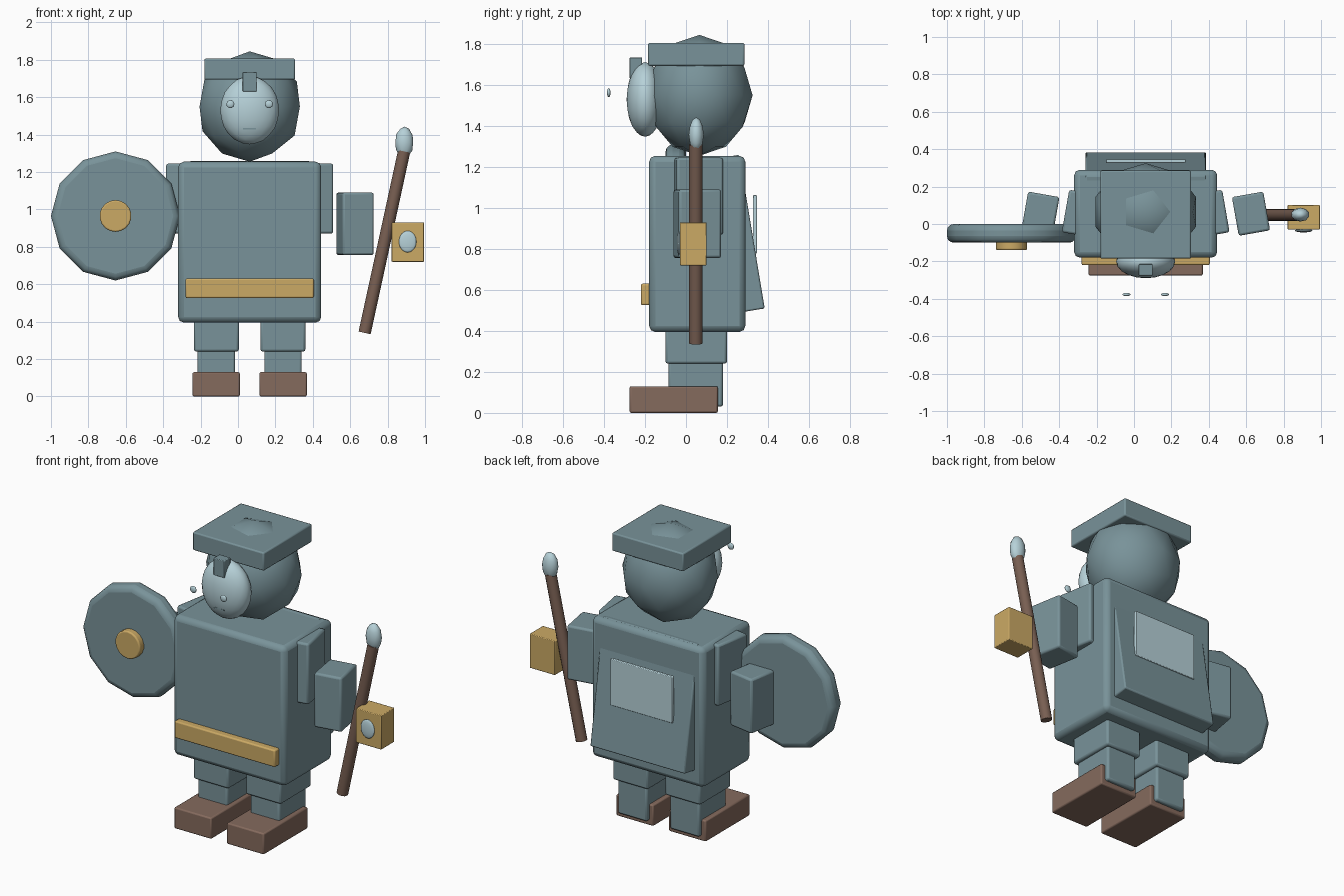
import bpy, math
from mathutils import Vector

if "Cube" in bpy.data.objects:
    bpy.data.objects.remove(bpy.data.objects["Cube"])

CX = 0.0625  # body centre line


def material(name, rgb):
    m = bpy.data.materials.new(name)
    m.diffuse_color = (*rgb, 1)
    m.use_nodes = True
    m.node_tree.nodes["Principled BSDF"].inputs["Base Color"].default_value = m.diffuse_color
    return m


TEAL = material("slate teal", (0.19, 0.29, 0.32))
PALE = material("pale blue", (0.47, 0.64, 0.69))
GOLD = material("gold", (0.60, 0.40, 0.13))
BROWN = material("boot brown", (0.235, 0.145, 0.11))
WOOD = material("wood brown", (0.19, 0.115, 0.085))


def finish(name, mat, bevel=0.0, segments=2, angle=35):
    ob = bpy.context.object
    ob.name = name
    ob.data.materials.append(mat)
    bpy.ops.object.transform_apply(location=False, rotation=False, scale=True)
    bpy.ops.object.shade_smooth_by_angle(angle=math.radians(angle))
    if bevel:
        b = ob.modifiers.new("soft edges", 'BEVEL')
        b.width = bevel
        b.segments = segments
    return ob


def box(name, mat, centre, size, rot=(0, 0, 0), bevel=0.008):
    bpy.ops.mesh.primitive_cube_add(size=1, location=centre,
                                    rotation=[math.radians(a) for a in rot])
    bpy.context.object.scale = size
    return finish(name, mat, bevel)


def ball(name, mat, centre, radii, detail=3):
    bpy.ops.mesh.primitive_ico_sphere_add(subdivisions=detail, radius=1, location=centre)
    bpy.context.object.scale = radii
    return finish(name, mat, angle=60)


def rod(name, mat, a, b, radius, sides, bevel=0.0):
    a, b = Vector(a), Vector(b)
    bpy.ops.mesh.primitive_cylinder_add(vertices=sides, radius=radius, depth=(b - a).length,
                                        location=(a + b) / 2)
    bpy.context.object.rotation_euler = (b - a).to_track_quat('Z', 'Y').to_euler()
    return finish(name, mat, bevel, 3)


# Body and belt
box("torso", TEAL, (CX, 0.055, 0.825), (0.765, 0.47, 0.86), bevel=0.03)
box("belt", GOLD, (CX, -0.185, 0.578), (0.685, 0.07, 0.105))

# Legs, boots and arms on both sides
for side, s in (("left", -1), ("right", 1)):
    box(side + "_upper_leg", TEAL, (CX + s * 0.178, 0.05, 0.335), (0.24, 0.30, 0.19), bevel=0.012)
    box(side + "_lower_leg", TEAL, (CX + s * 0.178, 0.048, 0.15), (0.20, 0.265, 0.24), bevel=0.012)
    box(side + "_boot", BROWN, (CX + s * 0.179, -0.06, 0.065), (0.253, 0.43, 0.13))
    box(side + "_upper_arm", TEAL, (CX + s * 0.345, 0.055, 1.058), (0.17, 0.23, 0.375),
        (0, 0, s * 10), 0.012)
    box(side + "_forearm", TEAL, (CX + s * 0.563, 0.055, 0.923), (0.17, 0.21, 0.335),
        (0, 0, s * 10), 0.012)

# Head, face and hat
ball("head", TEAL, (CX, 0.065, 1.55), (0.282, 0.26, 0.295), 2)
ball("face", PALE, (CX, -0.2, 1.53), (0.158, 0.09, 0.182))
for side, s in (("left", -1), ("right", 1)):
    ball(side + "_eye", PALE, (CX + s * 0.103, -0.377, 1.563), (0.022, 0.009, 0.022), 2)
box("mouth", TEAL, (CX, -0.269, 1.432), (0.07, 0.014, 0.007), bevel=0)
box("brow_guard", TEAL, (CX, -0.245, 1.683), (0.075, 0.06, 0.105), bevel=0.004)
box("hat", TEAL, (CX, 0.05, 1.75), (0.485, 0.47, 0.112))

# Round shield with boss
rod("shield", TEAL, (-0.655, 0, 0.965), (-0.655, -0.10, 0.965), 0.345, 12, 0.035)
rod("shield_boss", GOLD, (-0.655, -0.09, 0.965), (-0.655, -0.14, 0.965), 0.085, 18, 0.008)

# Hand block with gem, and torch
box("hand_block", GOLD, (0.908, 0.036, 0.825), (0.173, 0.13, 0.21), bevel=0.004)
ball("hand_gem", PALE, (0.907, -0.035, 0.828), (0.047, 0.01, 0.058))
rod("torch_handle", WOOD, (0.677, 0.048, 0.34), (0.888, 0.048, 1.31), 0.033, 12)
ball("torch_tip", PALE, (0.889, 0.05, 1.358), (0.05, 0.037, 0.085), 2)

# Slanted back pack with pale panel
box("back_pack", TEAL, (CX, 0.263, 0.875), (0.645, 0.12, 0.76), (9.4, 0, 0))
box("back_panel", PALE, (CX, 0.336, 0.92), (0.425, 0.02, 0.285), bevel=0.004)
